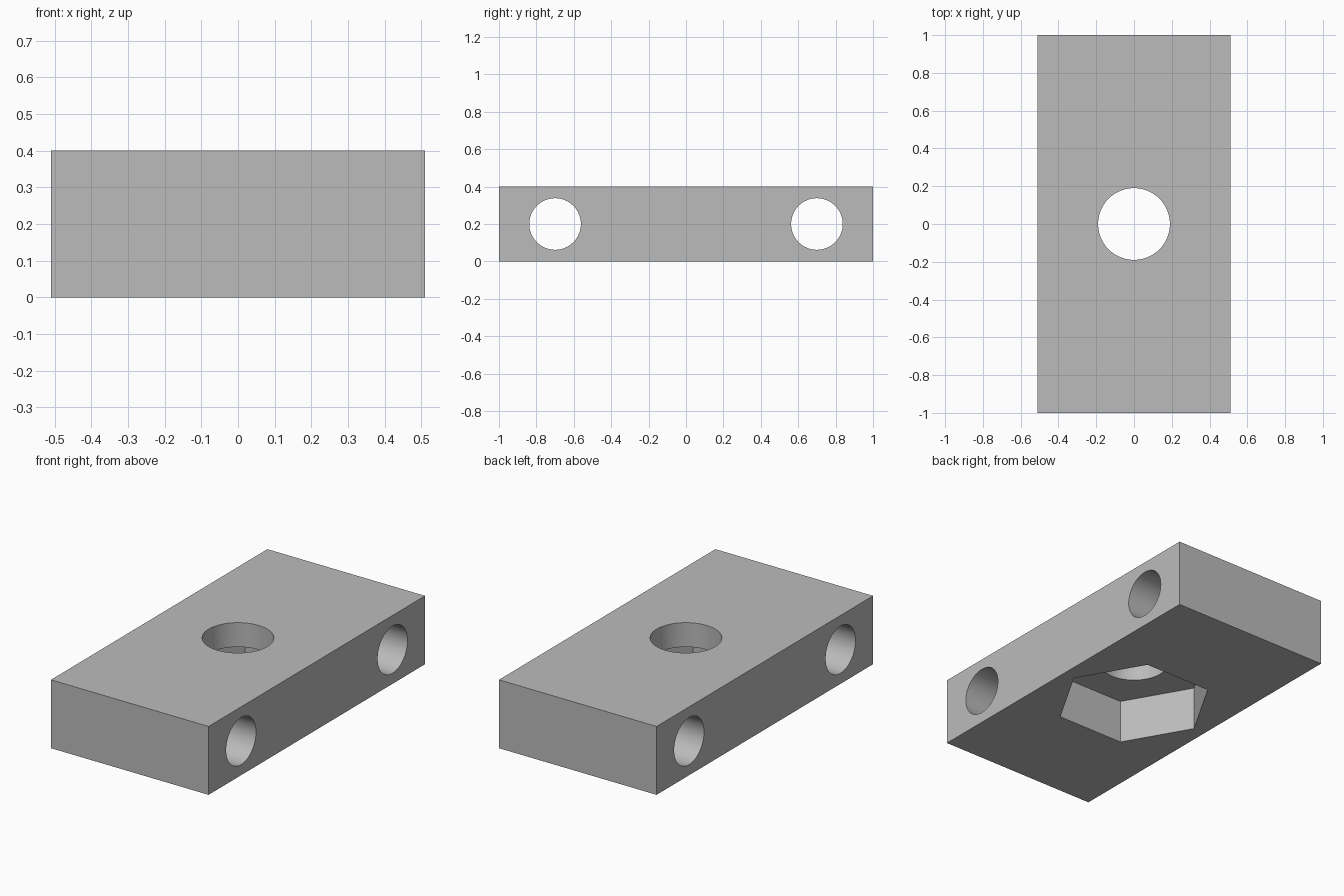
import bpy
import math

cube = bpy.data.objects.get("Cube")
if cube:
    bpy.data.objects.remove(cube, do_unlink=True)

WIDTH, LENGTH, HEIGHT = 1.02, 2.0, 0.4
POCKET_DEPTH = 0.258

# Single grey material
grey = bpy.data.materials.new("plain grey")
grey.use_nodes = True
colour = (0.5, 0.5, 0.5, 1)
grey.diffuse_color = colour
grey.node_tree.nodes["Principled BSDF"].inputs["Base Color"].default_value = colour

# Rectangular block
bpy.ops.mesh.primitive_cube_add(size=1, location=(0, 0, HEIGHT / 2))
block = bpy.context.object
block.name = "mounting_block"
block.scale = (WIDTH, LENGTH, HEIGHT)
bpy.ops.object.transform_apply(location=False, rotation=False, scale=True)
block.data.materials.append(grey)


def cut(name, sides, radius, depth, location, rotation=(0, 0, 0)):
    """Cut a prism-shaped hole out of the block."""
    bpy.ops.mesh.primitive_cylinder_add(vertices=sides, radius=radius, depth=depth,
                                        location=location, rotation=rotation)
    cutter = bpy.context.object
    cutter.name = name
    cutter.hide_render = True
    cutter.data.materials.append(grey)
    mod = block.modifiers.new(name, "BOOLEAN")
    mod.operation = "DIFFERENCE"
    mod.solver = "EXACT"
    mod.object = cutter
    bpy.context.view_layer.objects.active = block
    bpy.ops.object.modifier_apply(modifier=name)
    bpy.data.objects.remove(cutter, do_unlink=True)


# Hexagonal nut pocket in the underside, corners towards the sides
cut("nut_pocket", 6, 0.433, 2 * POCKET_DEPTH, (0, 0, 0), (0, 0, math.radians(30)))

# Vertical bolt hole
cut("bolt_hole", 64, 0.19, 1, (0, 0, HEIGHT / 2))

# Two cross holes through the width
for side in (-1, 1):
    cut("cross_hole", 64, 0.138, 2, (0, side * 0.7, HEIGHT / 2), (0, math.pi / 2, 0))

# Smooth bores with crisp edges
bpy.ops.object.select_all(action="DESELECT")
block.select_set(True)
bpy.context.view_layer.objects.active = block
bpy.ops.object.shade_smooth_by_angle(angle=math.radians(30))
